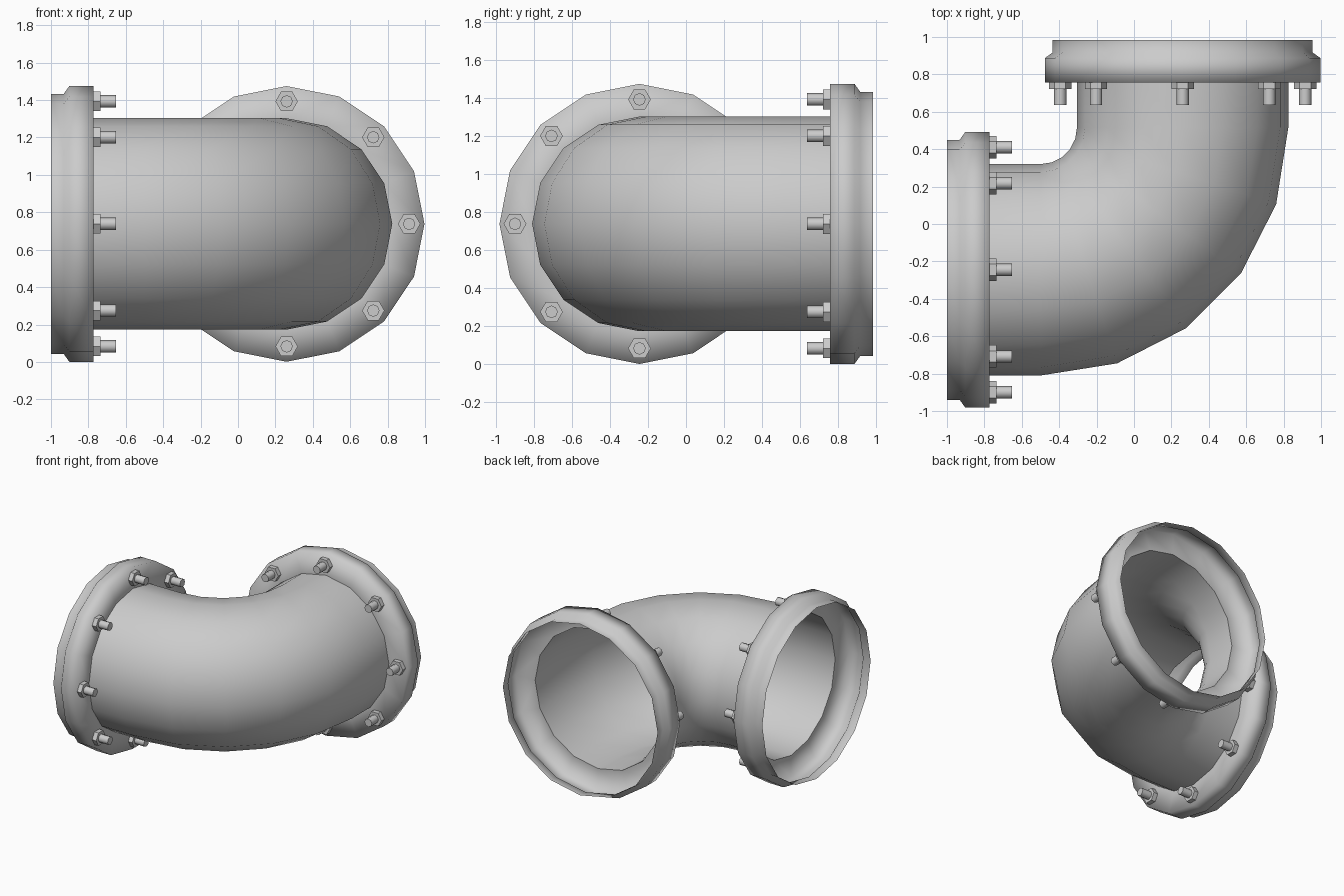
import bpy, bmesh
from math import sin, cos, pi, radians
from mathutils import Matrix, Vector

if "Cube" in bpy.data.objects:
    bpy.data.objects.remove(bpy.data.objects["Cube"])

SIDES = 16
PIPE_R = 0.565
AXIS_Z = 0.738
DEPTH = 0.228


def finish(name, bm, smooth=True):
    bmesh.ops.recalc_face_normals(bm, faces=bm.faces[:])
    me = bpy.data.meshes.new(name)
    bm.to_mesh(me)
    bm.free()
    ob = bpy.data.objects.new(name, me)
    bpy.context.collection.objects.link(ob)
    for p in me.polygons:
        p.use_smooth = smooth
    return ob


def skin(bm, rings):
    """Bridge successive closed rings of points with quads."""
    loops = [[bm.verts.new(p) for p in r] for r in rings]
    for a, b in zip(loops, loops[1:]):
        n = len(a)
        for i in range(n):
            j = (i + 1) % n
            bm.faces.new((a[i], a[j], b[j], b[i]))
    return loops


def ring(radius, z, n=SIDES, cx=0, cy=0):
    return [Vector((cx + radius * cos(2 * pi * i / n), cy + radius * sin(2 * pi * i / n), z))
            for i in range(n)]


def frame(origin, outward):
    """Local z points out of the pipe mouth, local y points up."""
    z = Vector(outward)
    y = Vector((0, 0, 1))
    x = y.cross(z)
    return Matrix.Translation(origin) @ Matrix((x, y, z)).transposed().to_4x4()


# Elbow pipe: straight ends and a five-segment quarter bend
BEND = Vector((-0.5, 0.515, AXIS_Z))
BEND_R = 0.76
stations = [(Vector((-1 + DEPTH, BEND.y - BEND_R, AXIS_Z)), 0)]
for k in range(6):
    a = radians(18 * k)
    stations.append((BEND + BEND_R * Vector((sin(a), -cos(a), 0)), a))
stations.append((Vector((BEND.x + BEND_R, 0.985 - DEPTH, AXIS_Z)), pi / 2))
rings = []
for centre, a in stations:
    side = Vector((sin(a), -cos(a), 0))
    rings.append([centre + PIPE_R * (side * cos(t) + Vector((0, 0, 1)) * sin(t))
                  for t in (2 * pi * i / SIDES for i in range(SIDES))])
bm = bmesh.new()
skin(bm, rings)
finish("elbow_pipe", bm)

# Flange shell profile (radius, distance outward)
PROFILE = [(PIPE_R, 0), (0.737, 0), (0.737, 0.13), (0.695, 0.16), (0.695, DEPTH)]
# Nut and threaded stud profile: (radius, distance outward), sides
NUT = ([(0.06, 0.0), (0.06, -0.036)], 6)
STUD = ([(0.033, -0.03), (0.033, -0.12)], 8)

for label, (origin, outward) in {
    "left": (stations[0][0], (-1, 0, 0)),
    "back": (stations[-1][0], (0, 1, 0)),
}.items():
    M = frame(origin, outward)
    bm = bmesh.new()
    skin(bm, [ring(r, z) for r, z in PROFILE])
    finish(label + "_flange", bm).matrix_world = M

    # Eight bolts around the flange
    bm = bmesh.new()
    for i in range(8):
        a = i * pi / 4
        for prof, n in (NUT, STUD):
            loops = skin(bm, [ring(r, z, n, 0.655 * cos(a), 0.655 * sin(a)) for r, z in prof])
            bm.faces.new(loops[-1])
    ob = finish(label + "_flange_bolts", bm)
    ob.matrix_world = M
    bpy.ops.object.select_all(action='DESELECT')
    ob.select_set(True)
    bpy.context.view_layer.objects.active = ob
    bpy.ops.object.shade_smooth_by_angle(angle=radians(50))
